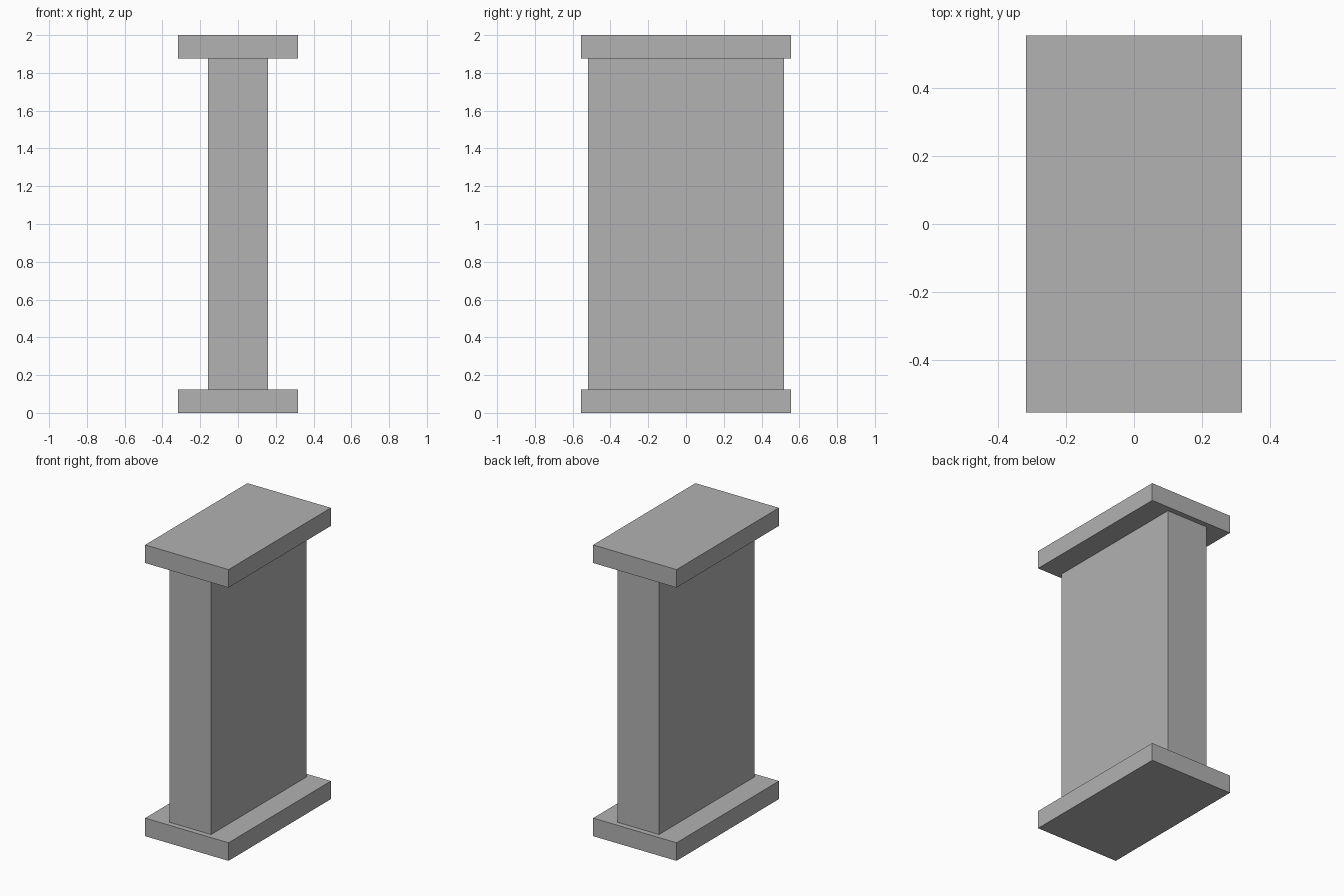
import bpy

cube = bpy.data.objects.get("Cube")
if cube:
    bpy.data.objects.remove(cube, do_unlink=True)

# Single plain grey
GREY = (0.445, 0.445, 0.445, 1)
grey = bpy.data.materials.new("plain grey")
grey.use_nodes = True
grey.diffuse_color = GREY
grey.node_tree.nodes["Principled BSDF"].inputs["Base Color"].default_value = GREY

HEIGHT = 2.0
SLAB = 0.124


def block(name, width, depth, bottom, top):
    bpy.ops.mesh.primitive_cube_add(size=1, location=(0, 0, (bottom + top) / 2))
    obj = bpy.context.object
    obj.name = name
    obj.scale = (width, depth, top - bottom)
    bpy.ops.object.transform_apply(location=False, rotation=False, scale=True)
    obj.data.materials.append(grey)
    return obj


# Slabs at both ends with a narrower shaft between them
block("base_slab", 0.634, 1.11, 0, SLAB)
block("shaft", 0.316, 1.036, SLAB, HEIGHT - SLAB)
block("top_slab", 0.634, 1.11, HEIGHT - SLAB, HEIGHT)
